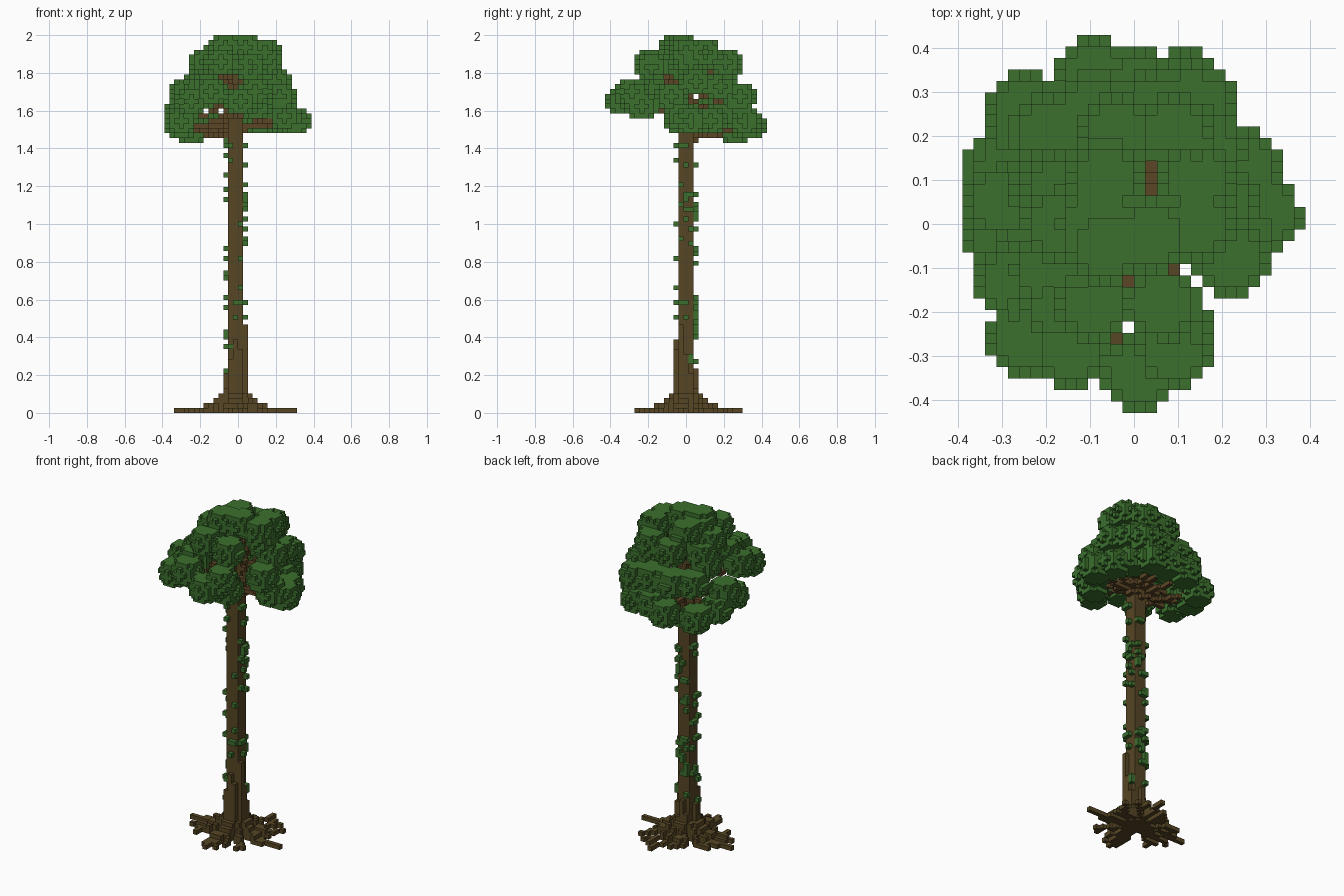
import bpy, bmesh, math, random
from mathutils import Vector

random.seed(4)
S = 2 / 77                      # edge of one cube

cube = bpy.data.objects.get("Cube")
if cube:
    bpy.data.objects.remove(cube, do_unlink=True)


def material(name, rgb):
    m = bpy.data.materials.new(name)
    m.use_nodes = True
    color = (*rgb, 1)
    m.diffuse_color = color
    m.node_tree.nodes["Principled BSDF"].inputs["Base Color"].default_value = color
    return m


bark = material("bark_brown", (0.093, 0.061, 0.018))
wood = material("branch_brown", (0.107, 0.061, 0.019))
leaf = material("leaf_green", (0.045, 0.162, 0.027))

CENTER = (-1, 0)                # trunk column
filled = {}                     # cell -> part name


def put(cell, part):
    filled.setdefault(cell, part)


def line(a, b):
    """Cells along a straight line."""
    a, b = Vector(a), Vector(b)
    n = max(1, math.ceil(max(abs(c) for c in b - a)))
    return [tuple(round(c) for c in a.lerp(b, t / n)) for t in range(n + 1)]


# Trunk: square core that thins inside the crown
for i in (-1, 0, 1):
    for j in (-1, 0, 1):
        height = 70 - 5 * (abs(i) + abs(j))
        for k in range(height):
            put((CENTER[0] + i, CENTER[1] + j, k), "trunk")

# Buttress ridges around the foot of the trunk
for n, (east, front, west, back) in zip((-1, 0, 1),
                                        ((18, 11, 5, 6), (12, 15, 8, 9), (8, 13, 4, 5))):
    for di, dj, h in ((2, n, east), (n, -2, front), (-2, n, west), (n, 2, back)):
        for k in range(h):
            put((CENTER[0] + di, dj, k), "trunk")


# Roots: wandering arms that sink to the ground and fork
def root_column(i, j):
    r = math.hypot(i - CENTER[0], j - CENTER[1])
    h = 4 if r < 3.2 else 3 if r < 4.3 else 2 if r < 6.5 else 1
    for k in range(h):
        put((i, j, k), "roots")


def root_arm(x, y, angle, length):
    for step in range(length):
        root_column(round(x), round(y))
        x += math.cos(angle)
        y += math.sin(angle)
        angle += random.uniform(-0.16, 0.16)
    return x, y


ARMS = 15
for n in range(ARMS):
    a = math.tau * n / ARMS + random.uniform(-0.1, 0.1)
    x, y = root_arm(*CENTER, a, random.choice((6, 7, 8)))
    root_arm(x, y, a + 0.25, random.choice((2, 3, 4)))
    if n % 2:
        root_arm(x, y, a - 0.6, 3)
for tip in ((-13, 1), (11, -1), (-2, -10), (1, 11)):
    for i, j, k in line((*CENTER, 0), (*tip, 0)):
        root_column(i, j)

# Leaf clusters: centre cells, lowest tier first
CLUSTERS = [
    (-4, 13, 58), (0, 12, 59), (4, 12, 59), (-10, 10, 57), (-12, 5, 58),
    (-12, 2, 61), (-12, -1, 59), (11, 1, 59), (9, 5, 59), (9, -1, 60), (6, 7, 60),
    (5, 11, 64), (-11, -5, 65), (-10, -10, 63), (-6, -11, 65), (0, -13, 63),
    (3, -9, 62), (3, -11, 65), (8, -3, 64), (6, 7, 66), (-8, 8, 64), (-4, 10, 64),
    (1, 10, 64), (-7, -7, 66), (-8, -4, 67), (-8, 3, 67), (7, 2, 67),
    (-2, 8, 70), (3, 8, 71), (-4, -7, 71), (2, -7, 70), (-7, 0, 71), (-7, 3, 69),
    (5, 1, 71), (-4, 0, 73), (-3, 4, 73), (5, 4, 73), (5, 0, 73), (-3, -2, 74),
    (1, -1, 74),
]

# Branches: one from the trunk to every cluster
for i, j, k in CLUSTERS:
    start = k - 2 - round((k - 58) * 0.3)
    for cell in line((*CENTER, start), (i, j, k)):
        put(cell, "branches")

# Foliage: rounded clusters with slightly ragged skins
for ci, cj, ck in CLUSTERS:
    for i in range(-3, 4):
        for j in range(-3, 4):
            for k in range(-2, 3):
                d = (i * i + j * j) / 3.2 ** 2 + (k / 2.9) ** 2
                if d <= 1 and not (d > 0.75 and random.random() < 0.05):
                    put((ci + i, cj + j, ck + k), "foliage")

# Moss: scattered tufts on the four sides of the trunk
for side, chance in (((-1, 0), 0.36), ((1, 0), 0.3), ((0, 1), 0.45), ((0, -1), 0.16)):
    for k in range(6, 56):
        if random.random() < chance:
            n = random.choice((-1, 0, 1))
            for m in {n, max(-1, n - random.randint(0, 1))}:
                put((CENTER[0] + 2 * side[0] + m * abs(side[1]),
                     CENTER[1] + 2 * side[1] + m * abs(side[0]), k), "moss")


# Skin the cubes of each part with their exposed faces
def build(part, mat):
    bm = bmesh.new()
    verts = {}

    def corner(p):
        if p not in verts:
            verts[p] = bm.verts.new((p[0] * S, (p[1] - 0.5) * S, p[2] * S))
        return verts[p]

    for cell, owner in filled.items():
        if owner != part:
            continue
        for axis in range(3):
            u, v = (axis + 1) % 3, (axis + 2) % 3
            for sign in (0, 1):
                other = list(cell)
                other[axis] += 2 * sign - 1
                if tuple(other) in filled:
                    continue
                loop = []
                for du, dv in ((0, 0), (1, 0), (1, 1), (0, 1)):
                    p = list(cell)
                    p[axis] += sign
                    p[u] += du
                    p[v] += dv
                    loop.append(corner(tuple(p)))
                bm.faces.new(loop if sign else loop[::-1])
    mesh = bpy.data.meshes.new(part)
    bm.to_mesh(mesh)
    bm.free()
    mesh.materials.append(mat)
    bpy.context.collection.objects.link(bpy.data.objects.new(part, mesh))


for part, mat in (("trunk", bark), ("roots", bark), ("branches", wood),
                  ("foliage", leaf), ("moss", leaf)):
    build(part, mat)
